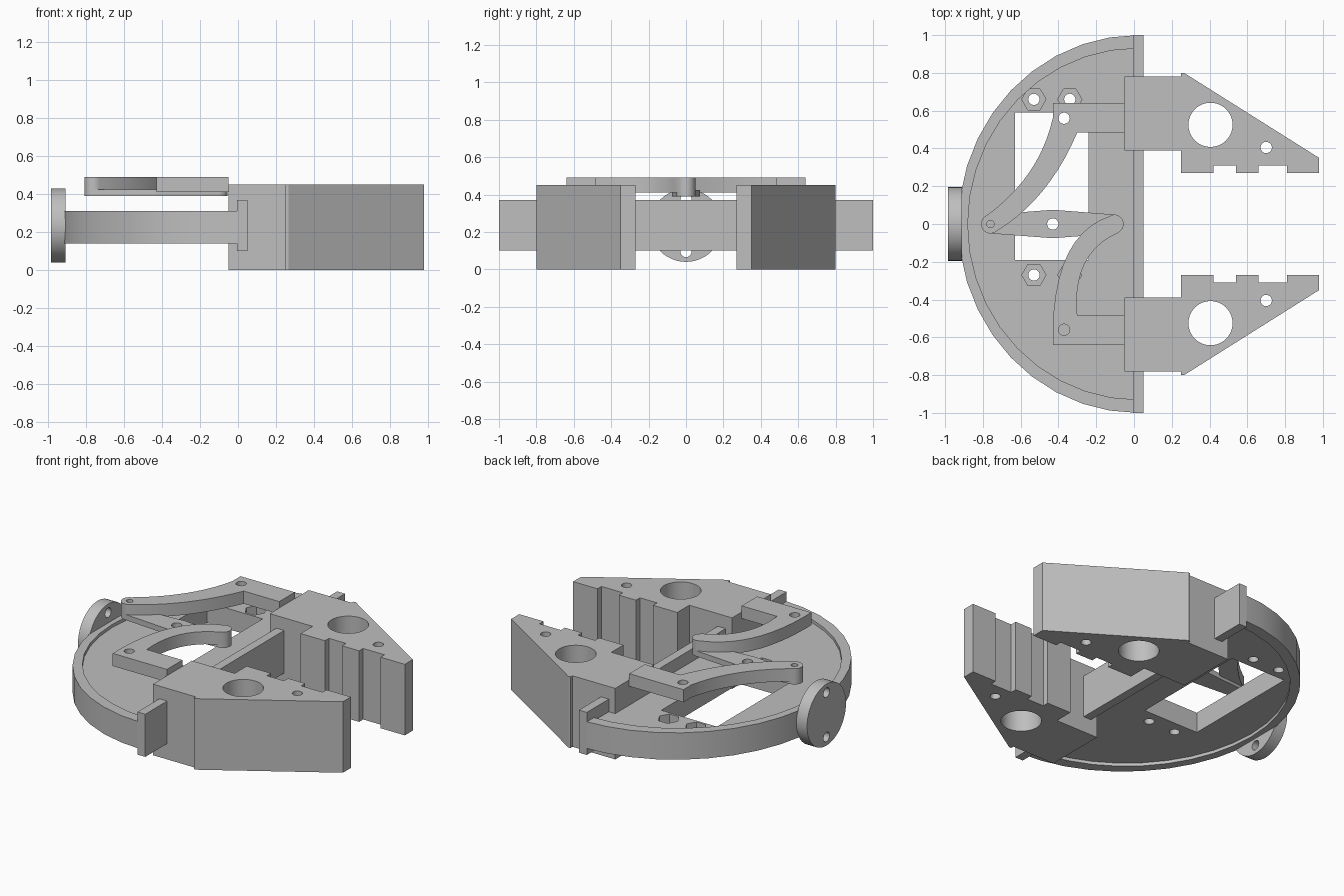
import bpy, bmesh, math
from mathutils import Vector

cube = bpy.data.objects.get("Cube")
if cube:
    bpy.data.objects.remove(cube, do_unlink=True)

grey = bpy.data.materials.new("plain_grey")
grey.use_nodes = True
GREY = (0.52, 0.52, 0.52, 1)
grey.diffuse_color = GREY
grey.node_tree.nodes["Principled BSDF"].inputs["Base Color"].default_value = GREY


def prism(name, outline, z0, z1):
    """Extrude a closed xy outline from z0 to z1."""
    bm = bmesh.new()
    face = bm.faces.new([bm.verts.new((x, y, z0)) for x, y in outline])
    top = bmesh.ops.extrude_face_region(bm, geom=[face])["geom"]
    bmesh.ops.translate(bm, vec=(0, 0, z1 - z0),
                        verts=[g for g in top if isinstance(g, bmesh.types.BMVert)])
    bmesh.ops.recalc_face_normals(bm, faces=bm.faces)
    mesh = bpy.data.meshes.new(name)
    bm.to_mesh(mesh)
    bm.free()
    mesh.materials.append(grey)
    obj = bpy.data.objects.new(name, mesh)
    bpy.context.collection.objects.link(obj)
    return obj


def arc(x, y, rx, ry, a0, a1, n):
    angles = [math.radians(a0 + (a1 - a0) * i / n) for i in range(n + 1)]
    return [(x + rx * math.cos(a), y + ry * math.sin(a)) for a in angles]


def ring(x, y, r, n=32):
    return arc(x, y, r, r, 0, 360, n)[:-1]


def rect(x0, x1, y0, y1):
    return [(x0, y0), (x1, y0), (x1, y1), (x0, y1)]


def curve(p0, p1, p2, n=10):
    """Quadratic curve that leaves p0 towards p1 and arrives at p2."""
    a, b, c = Vector(p0), Vector(p1), Vector(p2)
    steps = [i / n for i in range(n + 1)]
    return [tuple(a * (1 - t) ** 2 + b * 2 * t * (1 - t) + c * t * t) for t in steps]


def cut(obj, outline, z0=-0.5, z1=1):
    cutter = prism("cutter", outline, z0, z1)
    cutter.hide_render = True
    mod = obj.modifiers.new("cut", "BOOLEAN")
    mod.operation = "DIFFERENCE"
    mod.solver = "EXACT"
    mod.object = cutter
    bpy.context.view_layer.objects.active = obj
    bpy.ops.object.modifier_apply(modifier=mod.name)
    bpy.data.objects.remove(cutter, do_unlink=True)


def flip(points):
    return [(x, -y) for x, y in points]


parts = []

# Half-round base: raised rim and recessed plate
rim = prism("base_rim", arc(0.02, 0, 0.95, 1, 90, 270, 20)
            + arc(0.02, 0, 0.90, 0.93, 270, 90, 20), 0.14, 0.31)
plate = prism("base_plate", arc(0.02, 0, 0.92, 0.96, 90, 270, 20), 0.16, 0.29)
cut(plate, rect(-0.63, -0.24, -0.19, 0.59))
for x in (-0.53, -0.34):
    for y in (-0.27, 0.66):
        cut(plate, ring(x, y, 0.03, 20))
        cut(plate, ring(x, y, 0.064, 6), 0.23, 0.5)
parts += [rim, plate]

# Rail across the open side
parts.append(prism("front_rail", rect(-0.005, 0.05, -1, 1), 0.10, 0.37))

# Mirrored gripping jaws with notched inner faces
jaw_outline = [(-0.05, 0.39), (-0.05, 0.78), (0.25, 0.78), (0.25, 0.80), (0.265, 0.80),
               (0.98, 0.35), (0.98, 0.27)]
for x0, x1 in ((0.81, 0.66), (0.54, 0.42)):
    jaw_outline += [(x0, 0.27), (x0, 0.31), (x1, 0.31), (x1, 0.27)]
jaw_outline += [(0.25, 0.27), (0.25, 0.39)]
for name, side in (("left_jaw", 1), ("right_jaw", -1)):
    jaw = prism(name, [(x, y * side) for x, y in jaw_outline], 0, 0.45)
    cut(jaw, ring(0.405, 0.525 * side, 0.117, 40))
    cut(jaw, ring(0.70, 0.405 * side, 0.03, 20))
    parts.append(jaw)

# Curved links from the jaws to the lever ends
bracket = [(-0.30, 0.485), (-0.05, 0.485), (-0.05, 0.64), (-0.43, 0.64)]
long_link = prism("long_link", bracket
                  + curve((-0.43, 0.56), (-0.50, 0.25), (-0.78, 0.045))
                  + arc(-0.76, 0, 0.05, 0.05, 125, 295, 10)
                  + curve((-0.73, -0.04), (-0.45, 0.13), (-0.30, 0.485))[:-1], 0.41, 0.49)
cut(long_link, ring(-0.37, 0.56, 0.03, 20))
cut(long_link, ring(-0.76, 0, 0.02, 16), 0.44, 1)
short_link = prism("short_link", flip(bracket)
                   + curve((-0.43, -0.56), (-0.42, -0.05), (-0.12, 0.045))
                   + arc(-0.105, 0, 0.05, 0.05, 95, -55, 10)
                   + curve((-0.08, -0.045), (-0.33, -0.15), (-0.30, -0.485))[:-1],
                   0.41, 0.49)
cut(short_link, ring(-0.37, -0.56, 0.03, 20))
parts += [long_link, short_link]

# Lever joining both links
lever = prism("lever", arc(-0.76, 0, 0.05, 0.05, 98, 262, 10)
              + arc(-0.43, 0, 0.075, 0.075, 262, 278, 4)
              + arc(-0.105, 0, 0.05, 0.05, -82, 82, 10)
              + arc(-0.43, 0, 0.075, 0.075, 82, 98, 4), 0.39, 0.425)
cut(lever, ring(-0.43, 0, 0.03, 20))
parts.append(lever)

# Round mounting flange on the back, turned to face along x
flange = prism("mounting_flange", ring(0, 0, 0.195, 48), -0.0375, 0.0375)
for x in (-0.14, 0.14):
    cut(flange, ring(x, 0, 0.03, 20))
flange.rotation_euler = (0, math.pi / 2, 0)
flange.location = (-0.9475, 0, 0.235)
parts.append(flange)

# Smooth the round walls and keep hard corners
bpy.ops.object.select_all(action="DESELECT")
for part in parts:
    part.select_set(True)
bpy.context.view_layer.objects.active = rim
bpy.ops.object.shade_smooth_by_angle(angle=math.radians(28))
